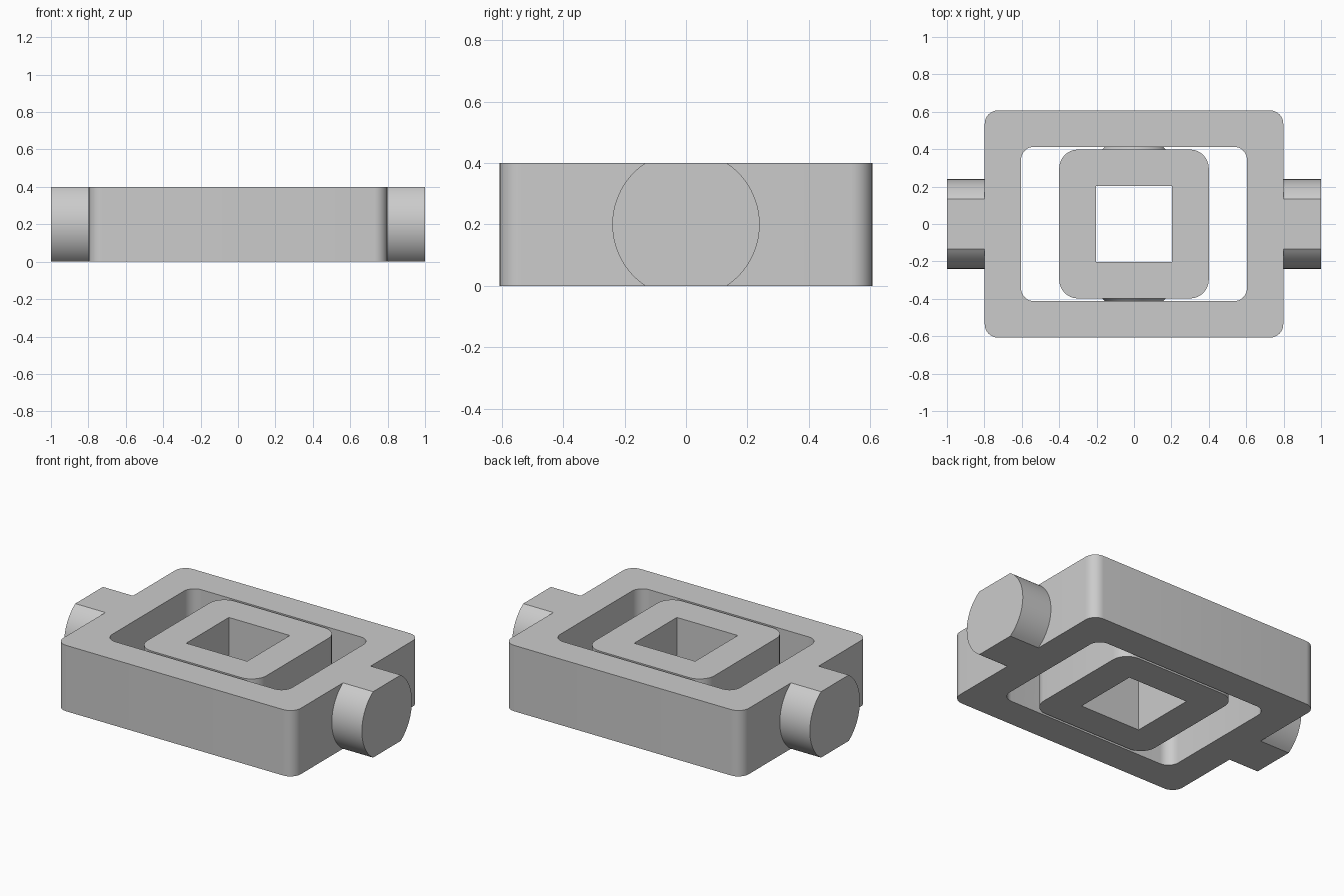
import bpy, bmesh
from math import sin, cos, pi, asin
from mathutils import Matrix, Vector

old = bpy.data.objects.get("Cube")
if old:
    bpy.data.objects.remove(old, do_unlink=True)

HEIGHT = 0.4
MID = HEIGHT / 2

grey = bpy.data.materials.new("plain grey")
grey.use_nodes = True
grey.diffuse_color = (0.6, 0.6, 0.6, 1)
grey.node_tree.nodes["Principled BSDF"].inputs["Base Color"].default_value = (0.6, 0.6, 0.6, 1)


def finish(bm, name):
    bmesh.ops.remove_doubles(bm, verts=bm.verts, dist=1e-5)
    bmesh.ops.recalc_face_normals(bm, faces=bm.faces)
    mesh = bpy.data.meshes.new(name)
    bm.to_mesh(mesh)
    bm.free()
    mesh.materials.append(grey)
    ob = bpy.data.objects.new(name, mesh)
    bpy.context.collection.objects.link(ob)
    return ob


def smooth(ob):
    bpy.ops.object.select_all(action='DESELECT')
    ob.select_set(True)
    bpy.context.view_layer.objects.active = ob
    bpy.ops.object.shade_smooth_by_angle(angle=pi / 6)


def rounded_rect(hx, hy, r, steps=8):
    """Outline of a rounded rectangle, counter-clockwise."""
    pts = []
    for q, (sx, sy) in enumerate([(1, 1), (-1, 1), (-1, -1), (1, -1)]):
        for i in range(steps + 1):
            a = (q + i / steps) * pi / 2
            pts.append((sx * (hx - r) + r * cos(a), sy * (hy - r) + r * sin(a)))
    return pts


def frame(name, outer, inner):
    """Upright wall between two outlines of equal point count."""
    bm = bmesh.new()
    loops = [[bm.verts.new((x, y, z)) for x, y in pts]
             for pts, z in ((outer, 0), (outer, HEIGHT), (inner, HEIGHT), (inner, 0))]
    n = len(outer)
    for k in range(4):
        a, b = loops[k], loops[(k + 1) % 4]
        for i in range(n):
            j = (i + 1) % n
            bm.faces.new((a[i], a[j], b[j], b[i]))
    bmesh.ops.dissolve_degenerate(bm, dist=1e-5, edges=bm.edges)
    return finish(bm, name)


def cone(name, y, side, r_base=0.17, r_tip=0.05):
    """45 degree cone pointing outward along y."""
    depth = r_base - r_tip
    bm = bmesh.new()
    bmesh.ops.create_cone(bm, cap_ends=True, segments=64, radius1=r_base,
                          radius2=r_tip, depth=depth)
    place = (Matrix.Translation(Vector((0, side * (y + depth / 2), MID)))
             @ Matrix.Rotation(-side * pi / 2, 4, 'X'))
    bmesh.ops.transform(bm, matrix=place, verts=bm.verts)
    return finish(bm, name)


# Frames
outer_frame = frame("outer_frame", rounded_rect(0.798, 0.607, 0.07),
                    rounded_rect(0.604, 0.413, 0.07))
inner_frame = frame("inner_frame", rounded_rect(0.4, 0.398, 0.1),
                    rounded_rect(0.2045, 0.2045, 0))

# Pivot cones on the inner frame and their sockets in the outer frame
for side, word in ((-1, "front"), (1, "back")):
    smooth(cone(word + "_pivot_cone", 0.397, side))
    cutter = cone("socket_cutter", 0.4129, side)
    cutter.hide_render = True
    mod = outer_frame.modifiers.new("socket", 'BOOLEAN')
    mod.operation = 'DIFFERENCE'
    mod.solver = 'EXACT'
    mod.object = cutter
    bpy.context.view_layer.objects.active = outer_frame
    bpy.ops.object.modifier_apply(modifier=mod.name)
    bpy.data.objects.remove(cutter, do_unlink=True)

smooth(outer_frame)
smooth(inner_frame)

# Side axles: round bars cut flat at top and bottom
R = 0.24
limit = asin(MID / R)
arc = [limit * (i / 12 - 1) for i in range(25)]
angles = arc + [a + pi for a in arc]
for side, word in ((1, "left"), (-1, "right")):
    bm = bmesh.new()
    ends = [[bm.verts.new((side * x, R * cos(a), MID + R * sin(a))) for a in angles]
            for x in (0.78, 1.0)]
    for ring in ends:
        bm.faces.new(ring)
    for i in range(len(angles)):
        j = (i + 1) % len(angles)
        bm.faces.new((ends[0][i], ends[0][j], ends[1][j], ends[1][i]))
    smooth(finish(bm, word + "_axle"))
